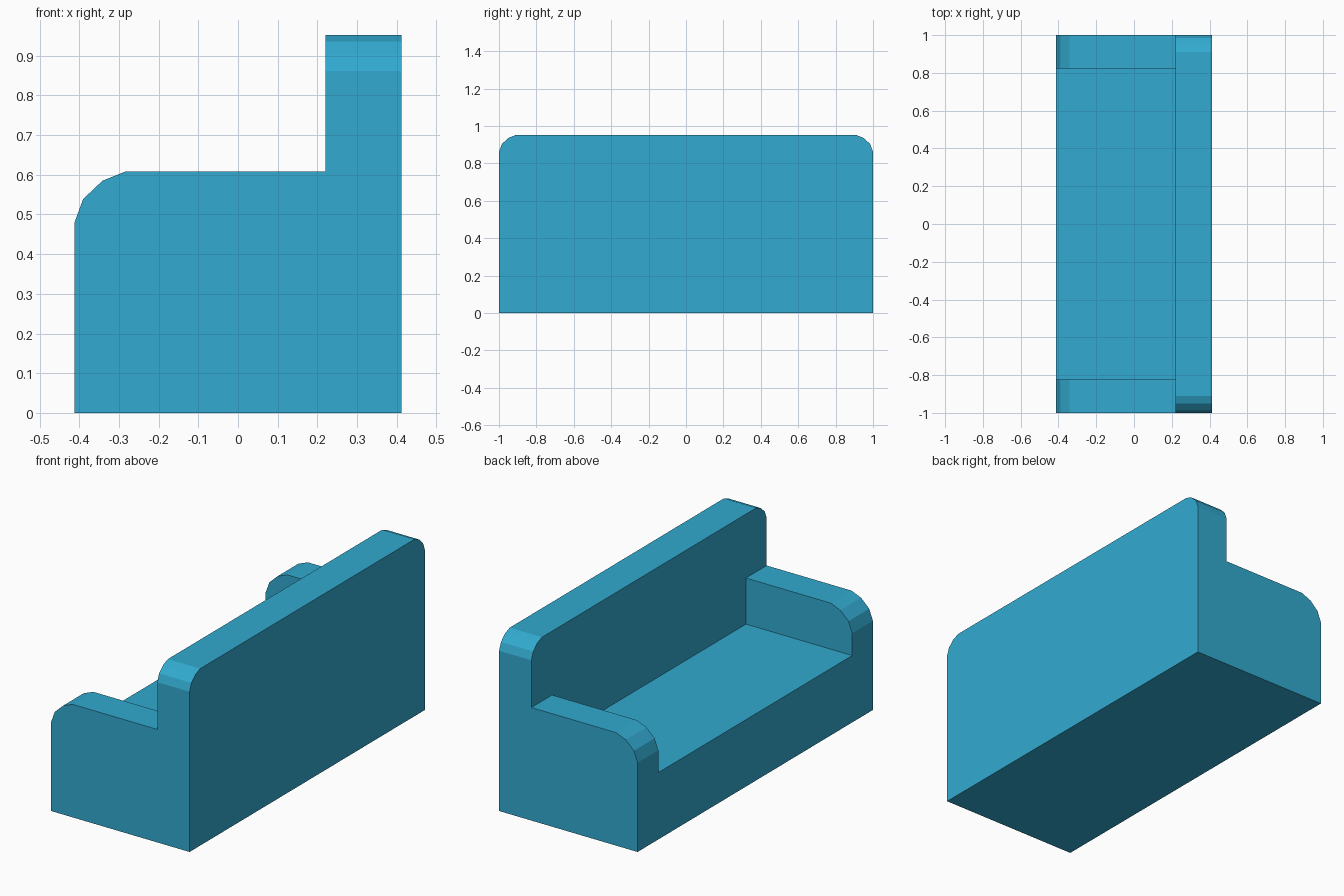
import bpy, bmesh

if "Cube" in bpy.data.objects:
    bpy.data.objects.remove(bpy.data.objects["Cube"])

HALF_DEPTH = 0.412   # front to back rest, along x
BACK_X = 0.22        # face of the back rest
ARM_Y = 0.824        # inner face of each arm
SEAT_Z, ARM_Z, BACK_Z = 0.36, 0.608, 0.952

fabric = bpy.data.materials.new("blue fabric")
fabric.diffuse_color = (0.032, 0.402, 0.631, 1)
fabric.use_nodes = True
fabric.node_tree.nodes["Principled BSDF"].inputs["Base Color"].default_value = fabric.diffuse_color


def rounded(corner_u, top, r, sign):
    """Three-segment rounded corner, from the side up to the top."""
    steps = [(0, 0), (0.17, 0.46), (0.55, 0.82), (1, 1)]
    return [(corner_u - sign * r * a, top - r + r * b) for a, b in steps]


def extrude_profile(name, profile, to_3d, start, end):
    """Extrude a 2D profile between two positions on the remaining axis."""
    bm = bmesh.new()
    face = bm.faces.new([bm.verts.new(to_3d(u, z, start)) for u, z in profile])
    res = bmesh.ops.extrude_face_region(bm, geom=[face])
    offset = [b - a for a, b in zip(to_3d(0, 0, start), to_3d(0, 0, end))]
    moved = [g for g in res["geom"] if isinstance(g, bmesh.types.BMVert)]
    bmesh.ops.translate(bm, verts=moved, vec=offset)
    bmesh.ops.recalc_face_normals(bm, faces=bm.faces)
    mesh = bpy.data.meshes.new(name)
    bm.to_mesh(mesh)
    bm.free()
    mesh.materials.append(fabric)
    obj = bpy.data.objects.new(name, mesh)
    bpy.context.collection.objects.link(obj)
    return obj


def along_y(u, z, t):
    return (u, t, z)


def along_x(u, z, t):
    return (t, u, z)


# Seat block between the arms
seat = [(-HALF_DEPTH, 0), (BACK_X, 0), (BACK_X, SEAT_Z), (-HALF_DEPTH, SEAT_Z)]
extrude_profile("seat", seat, along_y, -ARM_Y, ARM_Y)

# Arms with rounded front corner
arm = [(BACK_X, 0), (-HALF_DEPTH, 0)]
arm += rounded(-HALF_DEPTH, ARM_Z, 0.128, -1) + [(BACK_X, ARM_Z)]
for name, side in (("left_arm", 1), ("right_arm", -1)):
    extrude_profile(name, arm, along_y, side * ARM_Y, side * 1.0)

# Back rest with both upper corners rounded
back = [(-1, 0), (1, 0)]
back += rounded(1, BACK_Z, 0.09, 1) + rounded(-1, BACK_Z, 0.09, -1)[::-1]
extrude_profile("back_rest", back, along_x, BACK_X, HALF_DEPTH)
